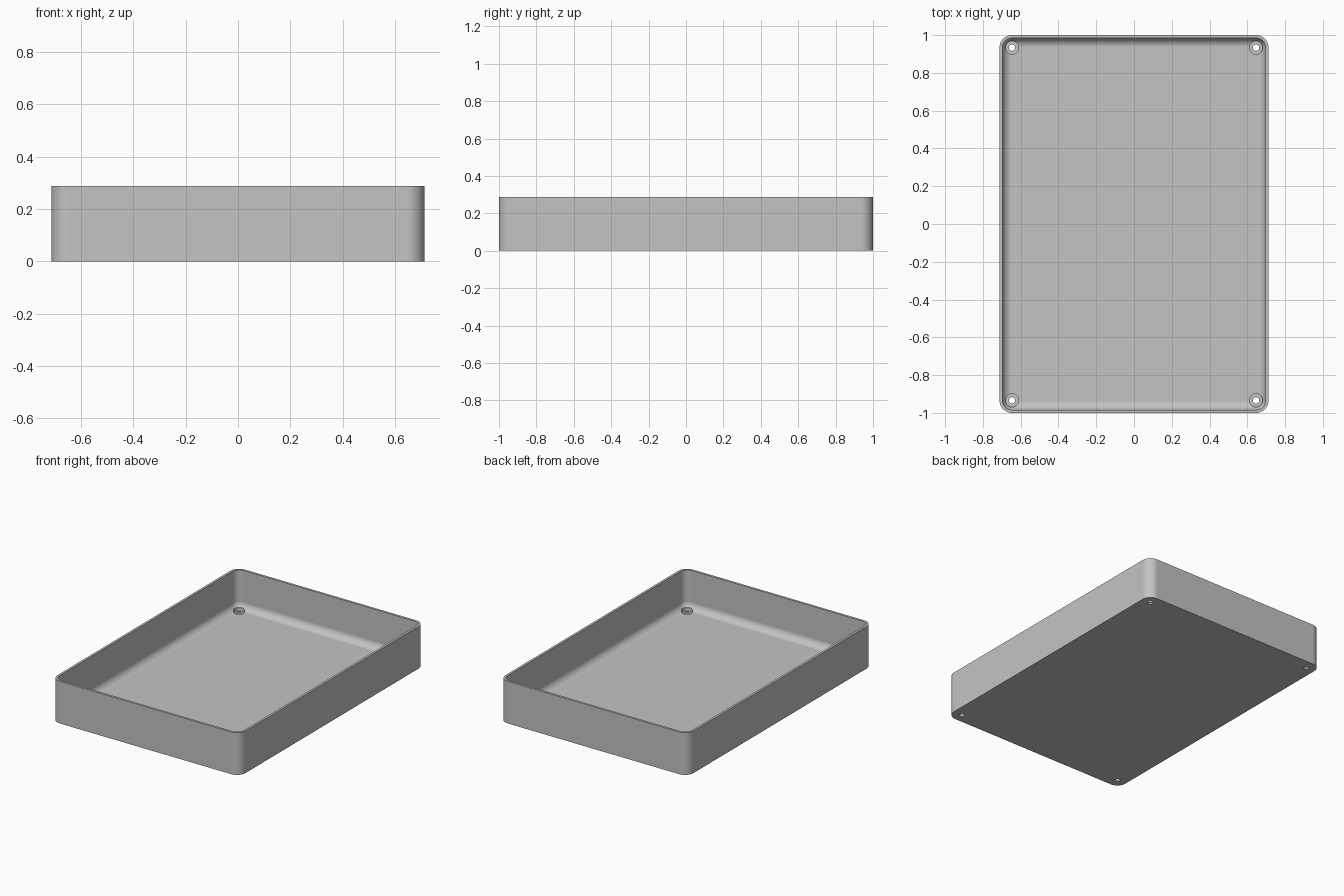
import bpy
import bmesh
from math import sin, cos, pi

HALF_X, HALF_Y, HEIGHT = 0.712, 1.0, 0.288
CORNER, WALL, FILLET, FLOOR = 0.066, 0.016, 0.048, 0.025
CX, CY = HALF_X - CORNER, HALF_Y - CORNER
HOLE_R, BORE_R, BORE_Z = 0.017, 0.035, 0.012
STEPS = 10

cube = bpy.data.objects.get("Cube")
if cube:
    bpy.data.objects.remove(cube, do_unlink=True)

grey = bpy.data.materials.new("plain grey")
grey.use_nodes = True
colour = (0.55, 0.55, 0.55, 1)
grey.diffuse_color = colour
grey.node_tree.nodes["Principled BSDF"].inputs["Base Color"].default_value = colour


def rounded_ring(inset, z):
    """Rounded rectangle outline, drawn in from the outer wall."""
    r = CORNER - inset
    points = []
    for quarter, (sx, sy) in enumerate([(1, 1), (-1, 1), (-1, -1), (1, -1)]):
        for i in range(STEPS + 1):
            a = (quarter + i / STEPS) * pi / 2
            points.append((sx * CX + r * cos(a), sy * CY + r * sin(a), z))
    return points


def circle(r, z, x, y, sides=32):
    angles = [2 * pi * i / sides for i in range(sides)]
    return [(x + r * cos(a), y + r * sin(a), z) for a in angles]


def loft(name, rings):
    """Closed solid through a stack of outlines, capped at both ends."""
    bm = bmesh.new()
    loops = [[bm.verts.new(p) for p in ring] for ring in rings]
    n = len(loops[0])
    for low, high in zip(loops, loops[1:]):
        for i in range(n):
            j = (i + 1) % n
            bm.faces.new((low[i], low[j], high[j], high[i]))
    bm.faces.new(loops[0][::-1])
    bm.faces.new(loops[-1])
    bmesh.ops.recalc_face_normals(bm, faces=bm.faces)
    mesh = bpy.data.meshes.new(name)
    bm.to_mesh(mesh)
    bm.free()
    obj = bpy.data.objects.new(name, mesh)
    bpy.context.collection.objects.link(obj)
    return obj


# Tray shell: outer wall, rim, inner wall, then the rounded cove to the floor
rings = [rounded_ring(0, 0), rounded_ring(0, HEIGHT), rounded_ring(WALL, HEIGHT)]
for i in range(STEPS + 1):
    a = i / STEPS * pi / 2
    rings.append(rounded_ring(WALL + FILLET * (1 - cos(a)),
                              FLOOR + FILLET * (1 - sin(a))))
tray = loft("tray", rings)
tray.data.materials.append(grey)

# Counterbored screw hole in each corner
bpy.context.view_layer.objects.active = tray
tray.select_set(True)
for sx in (-1, 1):
    for sy in (-1, 1):
        x, y = sx * CX, sy * CY
        cutter = loft("hole_cutter", [
            circle(HOLE_R, -0.05, x, y), circle(HOLE_R, BORE_Z, x, y),
            circle(BORE_R, BORE_Z, x, y), circle(BORE_R, 0.15, x, y)])
        cutter.hide_render = True
        mod = tray.modifiers.new("screw_hole", "BOOLEAN")
        mod.operation = "DIFFERENCE"
        mod.solver = "EXACT"
        mod.object = cutter
        bpy.ops.object.modifier_apply(modifier=mod.name)
        bpy.data.objects.remove(cutter, do_unlink=True)

# Smooth corners and cove, crisp rim and holes, flat panels
bpy.ops.object.shade_smooth_by_angle(angle=pi / 6)
normals = tray.modifiers.new("flat_panels", "WEIGHTED_NORMAL")
normals.keep_sharp = True
